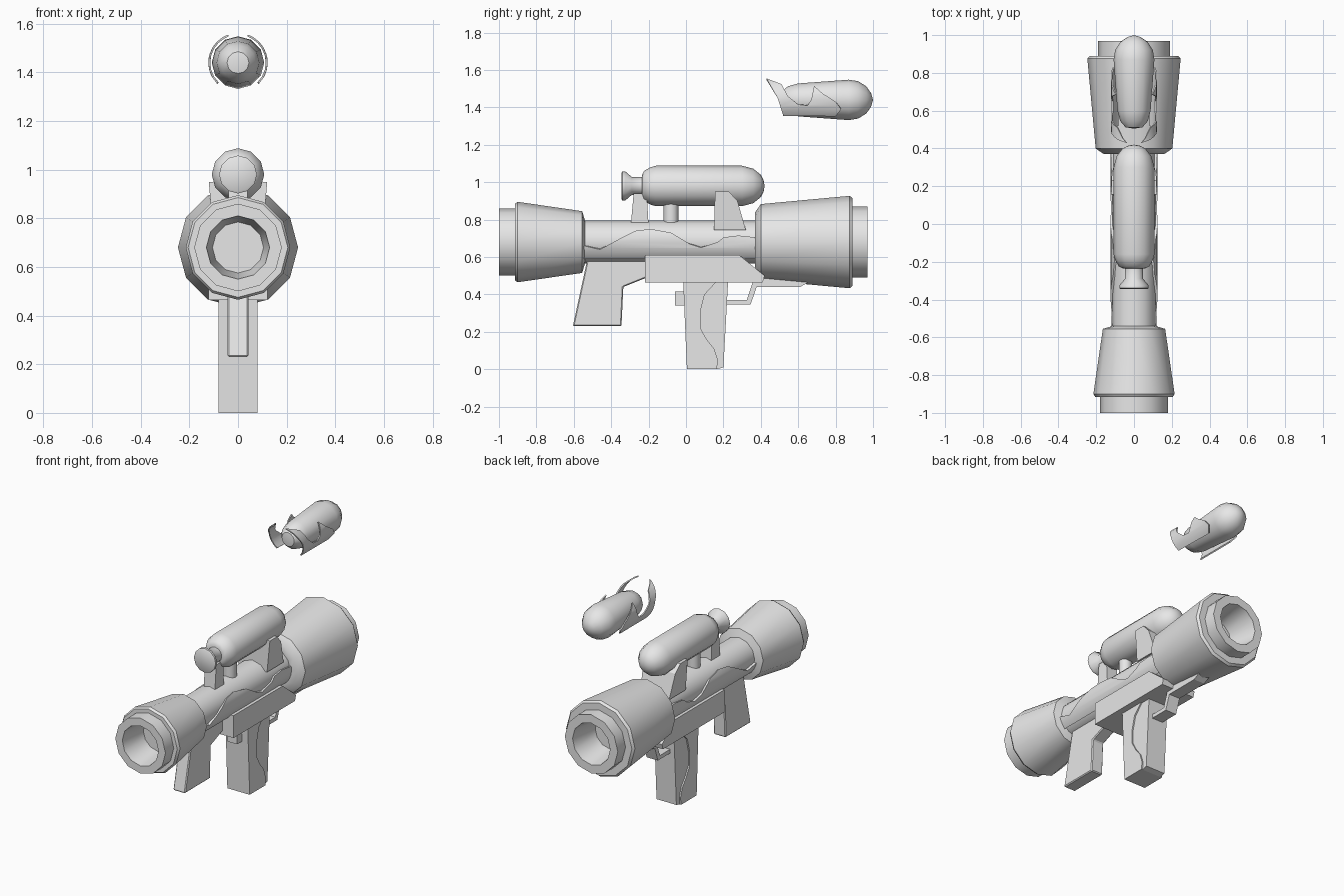
import bpy, bmesh, math
from mathutils import Vector

cube = bpy.data.objects.get("Cube")
if cube:
    bpy.data.objects.remove(cube, do_unlink=True)

grey = bpy.data.materials.new("light_grey")
grey.use_nodes = True
COLOUR = (0.8, 0.8, 0.8, 1)
grey.diffuse_color = COLOUR
grey.node_tree.nodes["Principled BSDF"].inputs["Base Color"].default_value = COLOUR


def finish(name, bm, smooth=None, bevel=0):
    bmesh.ops.recalc_face_normals(bm, faces=bm.faces)
    mesh = bpy.data.meshes.new(name)
    bm.to_mesh(mesh)
    bm.free()
    mesh.materials.append(grey)
    obj = bpy.data.objects.new(name, mesh)
    bpy.context.collection.objects.link(obj)
    if smooth:
        bpy.ops.object.select_all(action='DESELECT')
        obj.select_set(True)
        bpy.context.view_layer.objects.active = obj
        bpy.ops.object.shade_smooth_by_angle(angle=math.radians(smooth))
    if bevel:
        mod = obj.modifiers.new("soft_edges", 'BEVEL')
        mod.width = bevel
        mod.segments = 1
    return obj


def lathe(name, profile, z, sides=12, smooth=40):
    """Spin (y, radius) points around a lengthwise axis at height z."""
    bm = bmesh.new()
    rings = []
    for y, r in profile:
        count = sides if r > 0 else 1
        rings.append([bm.verts.new((r * math.cos(math.tau * i / sides), y,
                                    z + r * math.sin(math.tau * i / sides)))
                      for i in range(count)])
    for a, b in zip(rings, rings[1:]):
        for i in range(sides):
            j = (i + 1) % sides
            quad = [a[i % len(a)], a[j % len(a)], b[j % len(b)], b[i % len(b)]]
            bm.faces.new(list(dict.fromkeys(quad)))
    for ring in (rings[0], rings[-1]):
        if len(ring) > 1:
            bm.faces.new(ring)
    return finish(name, bm, smooth)


def slab(name, outline, half, bevel=0):
    """Extrude a (y, z) outline symmetrically across x."""
    bm = bmesh.new()
    face = bm.faces.new([bm.verts.new((-half, y, z)) for y, z in outline])
    out = bmesh.ops.extrude_face_region(bm, geom=[face])["geom"]
    bmesh.ops.translate(bm, vec=(2 * half, 0, 0),
                        verts=[v for v in out if isinstance(v, bmesh.types.BMVert)])
    return finish(name, bm, bevel=bevel)


def wrapped_pair(name, outline, radius, zc, thick):
    """Curve a (y, z) outline round a lengthwise axis, once on each side."""
    for label, side in (("left", 1), ("right", -1)):
        bm = bmesh.new()
        bm.faces.new([bm.verts.new((0, y, z)) for y, z in outline])
        for angle in range(-75, 76, 15):
            height = zc + radius * math.sin(math.radians(angle))
            bmesh.ops.bisect_plane(bm, geom=bm.verts[:] + bm.edges[:] + bm.faces[:],
                                   plane_co=Vector((0, 0, height)), plane_no=Vector((0, 0, 1)))
        for v in bm.verts:
            v.co.x = side * math.sqrt(max(0, radius ** 2 - (v.co.z - zc) ** 2))
        out = bmesh.ops.extrude_face_region(bm, geom=bm.faces[:])["geom"]
        for v in out:
            if isinstance(v, bmesh.types.BMVert):
                inward = Vector((v.co.x, 0, v.co.z - zc)).normalized()
                v.co -= inward * thick
        finish(label + "_" + name, bm, 35)


# Main tube with flared, hollow ends
AXIS = 0.68
lathe("launch_tube", [
    (-0.82, 0.105), (-1, 0.13), (-1, 0.18), (-0.915, 0.18), (-0.915, 0.205), (-0.9, 0.215),
    (-0.555, 0.165), (-0.54, 0.115), (0.37, 0.115), (0.37, 0.16), (0.4, 0.203),
    (0.875, 0.247), (0.89, 0.235), (0.89, 0.19), (0.97, 0.19), (0.97, 0.135), (0.78, 0.105)], AXIS)

# Raised wavy lower covers on the tube
wrapped_pair("tube_cover", [
    (-0.545, 0.66), (-0.46, 0.64), (-0.35, 0.7), (-0.27, 0.74), (-0.19, 0.75), (-0.08, 0.73),
    (0.02, 0.67), (0.08, 0.65), (0.17, 0.68), (0.2, 0.705), (0.28, 0.715), (0.375, 0.705),
    (0.375, 0.59), (-0.545, 0.59)], 0.125, AXIS, 0.03)

# Underside rail, grip, handle and trigger parts
slab("under_rail", [(-0.22, 0.465), (0.41, 0.465), (0.42, 0.5), (0.285, 0.61), (-0.22, 0.61)], 0.122)
slab("front_grip", [(-0.525, 0.6), (-0.605, 0.23), (-0.345, 0.23), (-0.335, 0.44),
                    (-0.21, 0.49), (-0.21, 0.6)], 0.043, 0.006)
wave = [(0.165, 0.47), (0.1, 0.4), (0.077, 0.31), (0.077, 0.22),
        (0.11, 0.16), (0.15, 0.11), (0.17, 0.05), (0.165, 0)]
slab("handle_front", [(0.005, 0), (-0.015, 0.47)] + wave, 0.08)
slab("handle_back", wave + [(0.2, 0.01), (0.225, 0.47)], 0.071)
slab("trigger", [(-0.06, 0.34), (0, 0.34), (0, 0.415), (-0.06, 0.415)], 0.035)
slab("trigger_guard", [
    (0.21, 0.345), (0.345, 0.345), (0.378, 0.44), (0.61, 0.44), (0.66, 0.468), (0.66, 0.49),
    (0.365, 0.49), (0.325, 0.37), (0.21, 0.37)], 0.04)

# Scope with eyepiece
SCOPE = 0.98
lathe("scope_body", [
    (-0.235, 0.06), (-0.225, 0.08), (-0.19, 0.1), (-0.16, 0.108), (0.3, 0.108),
    (0.36, 0.092), (0.4, 0.06), (0.415, 0.03), (0.42, 0)], SCOPE)
lathe("scope_eyepiece", [(-0.345, 0.07), (-0.34, 0.078), (-0.325, 0.078), (-0.29, 0.048),
                         (-0.22, 0.048)], SCOPE)

# Scope supports
slab("eyepiece_post", [(-0.295, 0.77), (-0.2, 0.77), (-0.21, 0.94), (-0.28, 0.94)], 0.04)
bm = bmesh.new()
bmesh.ops.create_cone(bm, cap_ends=True, segments=12, radius1=0.04, radius2=0.04, depth=0.14)
bmesh.ops.translate(bm, verts=bm.verts, vec=(0, -0.08, 0.84))
finish("scope_post", bm, 40)
bracket = slab("scope_bracket", [(0.15, 0.745), (0.32, 0.745), (0.275, 0.9), (0.23, 0.95),
                                 (0.155, 0.95)], 0.12)
for v in bracket.data.vertices:
    v.co.x *= 1 - (0.95 - v.co.z) * 0.7

# Floating rocket with flame-shaped tail fins
ROCKET = 1.44
lathe("rocket_body", [
    (0.505, 0), (0.512, 0.045), (0.545, 0.073), (0.6, 0.088), (0.87, 0.108),
    (0.92, 0.1), (0.965, 0.072), (0.99, 0.035), (1, 0)], ROCKET)
wrapped_pair("rocket_fin", [
    (0.43, 1.555), (0.51, 1.525), (0.545, 1.46), (0.6, 1.415), (0.65, 1.41), (0.67, 1.44),
    (0.685, 1.515), (0.73, 1.475), (0.8, 1.43), (0.83, 1.39), (0.8, 1.352),
    (0.52, 1.355), (0.49, 1.45)], 0.122, ROCKET, 0.008)
